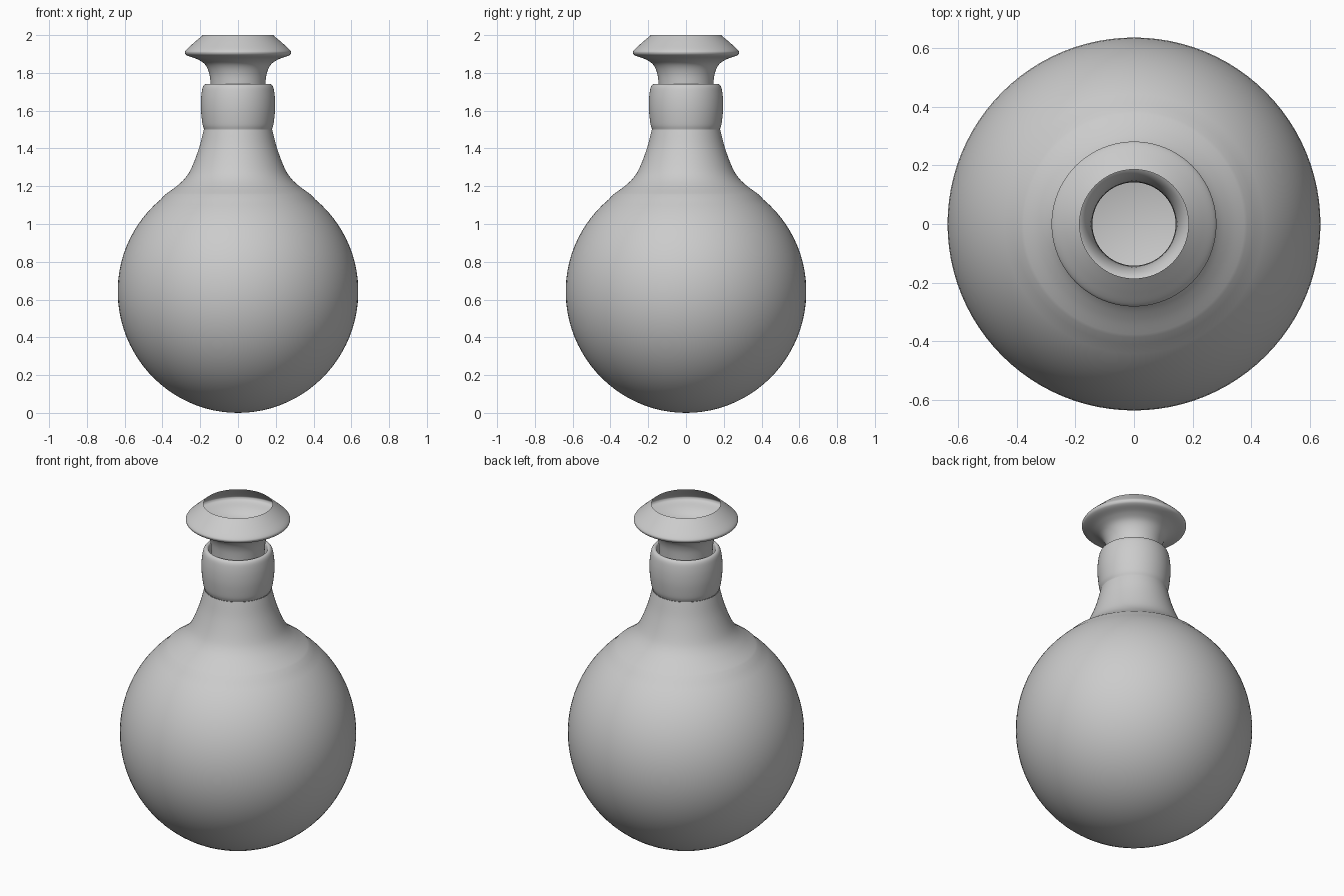
import bpy, math
from mathutils import Vector

if "Cube" in bpy.data.objects:
    bpy.data.objects.remove(bpy.data.objects["Cube"])


def smooth_path(pts, steps=6):
    """Catmull-Rom curve through (radius, z) points."""
    p = [Vector(q) for q in pts]
    p = [2 * p[0] - p[1]] + p + [2 * p[-1] - p[-2]]
    out = []
    for i in range(1, len(p) - 2):
        a, b, c, d = p[i - 1:i + 3]
        for k in range(steps):
            t = k / steps
            out.append(0.5 * (2 * b + (c - a) * t + (2 * a - 5 * b + 4 * c - d) * t ** 2
                              + (3 * b - a - 3 * c + d) * t ** 3))
    return out + [p[-2]]


def lathe(name, profile, sides=96):
    """Spin a profile about z; a first point on the axis becomes a pole."""
    verts, rings, faces = [], [], []
    for r, z in profile:
        n = 1 if r < 1e-5 else sides
        rings.append([len(verts) + i for i in range(n)])
        for i in range(n):
            a = 2 * math.pi * i / sides
            verts.append((r * math.cos(a), r * math.sin(a), z))
    for lo, hi in zip(rings, rings[1:]):
        for i in range(sides):
            j = (i + 1) % sides
            if len(lo) == 1:
                faces.append((lo[0], hi[j], hi[i]))
            else:
                faces.append((lo[i], lo[j], hi[j], hi[i]))
    mesh = bpy.data.meshes.new(name)
    mesh.from_pydata(verts, [], faces)
    obj = bpy.data.objects.new(name, mesh)
    bpy.context.collection.objects.link(obj)
    bpy.ops.object.select_all(action='DESELECT')
    obj.select_set(True)
    bpy.context.view_layer.objects.active = obj
    bpy.ops.object.shade_smooth_by_angle(angle=math.radians(35))
    return obj


# Round body flowing into the tapered neck (thin open shell)
R, CZ = 0.637, 0.641
sphere = [(R * math.sin(t), CZ - R * math.cos(t))
          for t in [math.radians(a) for a in range(0, 141, 4)]]
sphere = [(r, z + 0.004 * math.sin(math.pi * z / 1.3) - 0.004 * (1 - z / 1.3)) for r, z in sphere]
neck = smooth_path([(0.387, 1.155), (0.325, 1.2), (0.278, 1.245), (0.245, 1.3),
                    (0.207, 1.4), (0.181, 1.5)])
lathe("flask_body", sphere + neck)

# Bulged collar around the neck, rim rolled inwards
lathe("neck_collar", smooth_path([(0.179, 1.5), (0.188, 1.53), (0.196, 1.6), (0.196, 1.66),
                                  (0.19, 1.71), (0.182, 1.733), (0.17, 1.741),
                                  (0.16, 1.735), (0.155, 1.71), (0.148, 1.66)]))

# Flared hollow mouth with a rounded edge and a cone closing in to the opening
lathe("flared_mouth", smooth_path([(0.142, 1.65), (0.145, 1.74), (0.153, 1.8), (0.175, 1.845),
                                   (0.215, 1.872), (0.265, 1.89), (0.28, 1.903),
                                   (0.276, 1.92), (0.235, 1.958), (0.186, 2.0)]))
